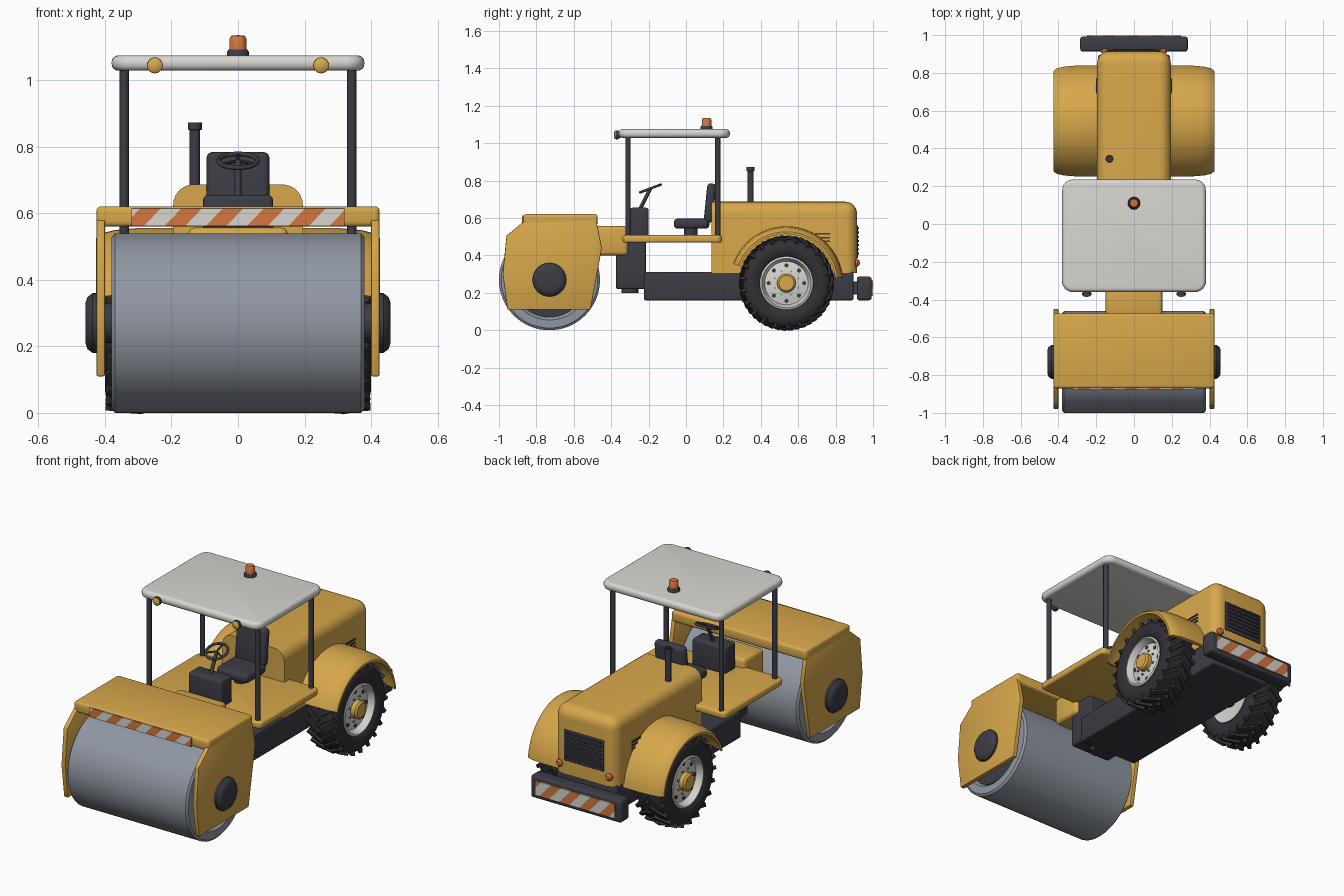
import bpy, bmesh, math
from mathutils import Vector, Matrix

if "Cube" in bpy.data.objects:
    bpy.data.objects.remove(bpy.data.objects["Cube"])


def material(name, rgb):
    m = bpy.data.materials.new(name)
    m.use_nodes = True
    m.diffuse_color = (*rgb, 1)
    m.node_tree.nodes["Principled BSDF"].inputs["Base Color"].default_value = (*rgb, 1)
    return m


YELLOW = material("body yellow", (0.68, 0.39, 0.07))
DARK = material("dark grey", (0.045, 0.045, 0.06))
TYRE = material("tyre black", (0.03, 0.03, 0.036))
STEEL = material("drum steel", (0.28, 0.31, 0.36))
WHITE = material("off white", (0.68, 0.67, 0.63))
ORANGE = material("signal orange", (0.66, 0.18, 0.05))


def finish(name, bm, *mats):
    bmesh.ops.recalc_face_normals(bm, faces=bm.faces)
    me = bpy.data.meshes.new(name)
    bm.to_mesh(me)
    bm.free()
    for m in mats:
        me.materials.append(m)
    ob = bpy.data.objects.new(name, me)
    bpy.context.collection.objects.link(ob)
    bpy.ops.object.select_all(action="DESELECT")
    ob.select_set(True)
    bpy.context.view_layer.objects.active = ob
    bpy.ops.object.shade_smooth_by_angle(angle=math.radians(35))
    return ob


def bevel(bm, width, pick, segs=3):
    edges = [e for e in bm.edges if pick(e)]
    bmesh.ops.bevel(bm, geom=edges, offset=width, segments=segs, profile=0.5, affect="EDGES")


def sharp(e):
    return len(e.link_faces) == 2 and e.calc_face_angle() > 0.6


def upright(e):
    d = e.verts[0].co - e.verts[1].co
    return abs(d.z) > 0.99 * d.length


def box(name, mat, x, y, z, soft=0.006, corner=0, pick=sharp, segs=3, turn=0):
    """Box from (min, max) pairs, with optional rounded plan corners and tilt about x."""
    bm = bmesh.new()
    size = Vector((x[1] - x[0], y[1] - y[0], z[1] - z[0]))
    mid = Vector((x[0] + x[1], y[0] + y[1], z[0] + z[1])) / 2
    bmesh.ops.create_cube(bm, size=1, matrix=Matrix.Diagonal((*size, 1)))
    if corner:
        bevel(bm, corner, upright, 6)
    if soft:
        bevel(bm, soft, pick, segs)
    bm.transform(Matrix.Translation(mid) @ Matrix.Rotation(turn, 4, "X"))
    return finish(name, bm, mat)


def lathe(name, mat, profile, loc, axis=(0, 0, 1), segs=32):
    """Revolve (radius, height) points around an axis through loc."""
    bm = bmesh.new()
    vs = [bm.verts.new((r, 0, h)) for r, h in profile]
    es = [bm.edges.new(p) for p in zip(vs, vs[1:])]
    bmesh.ops.spin(bm, geom=vs + es, cent=(0, 0, 0), axis=(0, 0, 1), angle=math.tau, steps=segs)
    bmesh.ops.remove_doubles(bm, verts=bm.verts, dist=1e-5)
    rot = Vector((0, 0, 1)).rotation_difference(Vector(axis)).to_matrix().to_4x4()
    bm.transform(Matrix.Translation(loc) @ rot)
    return finish(name, bm, mat)


def rod(name, mat, a, b, r, segs=16):
    d = Vector(b) - Vector(a)
    return lathe(name, mat, [(0, 0), (r, 0), (r, d.length), (0, d.length)], a, d, segs)


def hazard_plate(name, half, y, z, pitch, slant):
    """Thin plate sliced by slanted planes, alternating orange and white."""
    bm = bmesh.new()
    mid = Vector((0, sum(y) / 2, sum(z) / 2))
    bmesh.ops.create_cube(bm, size=1, matrix=Matrix.Translation(mid)
                          @ Matrix.Diagonal((2 * half, y[1] - y[0], z[1] - z[0], 1)))
    for i in range(-2, 16):
        bmesh.ops.bisect_plane(bm, geom=bm.verts[:] + bm.edges[:] + bm.faces[:],
                               plane_co=mid + Vector((i * pitch - half, 0, 0)), plane_no=(1, 0, -slant))
    for f in bm.faces:
        c = f.calc_center_median() - mid
        f.material_index = math.floor((c.x - slant * c.z + half) / pitch) % 2
    return finish(name, bm, ORANGE, WHITE)


# Front drum with dark end discs
drum_at = Vector((0, -0.73, 0.27))
R = 0.27
lathe("drum", STEEL, [(0, -0.36), (0.2, -0.36), (0.215, -0.38), (R - 0.012, -0.38), (R, -0.37),
      (R, 0.37), (R - 0.012, 0.38), (0.215, 0.38), (0.2, 0.36), (0, 0.36)], drum_at, (1, 0, 0), 72)
rod("drum_axle", DARK, drum_at - Vector((0.41, 0, 0)), drum_at + Vector((0.41, 0, 0)), 0.06)

# Drum yoke: side plates, hubs, top cover, hazard plate
PLATE = [(-0.955, 0.11), (-0.51, 0.11), (-0.45, 0.44), (-0.48, 0.59), (-0.87, 0.58), (-0.96, 0.505), (-0.98, 0.3)]
for s, side in ((1, "left"), (-1, "right")):
    bm = bmesh.new()
    face = bm.faces.new([bm.verts.new((s * 0.4, y, z)) for y, z in PLATE])
    ext = bmesh.ops.extrude_face_region(bm, geom=[face])
    bmesh.ops.translate(bm, vec=(s * 0.026, 0, 0), verts=[v for v in ext["geom"] if isinstance(v, bmesh.types.BMVert)])
    bmesh.ops.recalc_face_normals(bm, faces=bm.faces)
    bevel(bm, 0.005, sharp, 2)
    finish(side + "_drum_plate", bm, YELLOW)
    lathe(side + "_drum_disc", DARK, [(0, 0), (0.2, 0), (0.2, 0.006), (0, 0.006)],
          drum_at + Vector((s * 0.36, 0, 0)), (s, 0, 0), 48)
    lathe(side + "_drum_hub", DARK, [(0, 0), (0.09, 0), (0.09, 0.012), (0.078, 0.028), (0.06, 0.034), (0, 0.034)],
          drum_at + Vector((s * 0.425, 0, 0)), (s, 0, 0), 40)
box("drum_cover", YELLOW, (-0.426, 0.426), (-0.87, -0.473), (0.56, 0.621), 0.014)
hazard_plate("front_hazard_plate", 0.32, (-0.877, -0.869), (0.562, 0.614), 0.062, 0.95)

# Articulated joint
box("yoke_arm", YELLOW, (-0.15, 0.15), (-0.49, -0.31), (0.4, 0.557), 0.02)
box("joint_block", DARK, (-0.13, 0.13), (-0.375, -0.215), (0.22, 0.49), 0.012)
rod("joint_pin", DARK, (0, -0.3, 0.2), (0, -0.3, 0.24), 0.045, 24)

# Rear body
box("chassis", DARK, (-0.19, 0.19), (-0.225, 0.895), (0.16, 0.312), 0.01)
box("engine_hood", YELLOW, (-0.195, 0.195), (0.137, 0.914), (0.305, 0.687), 0.062, segs=7,
    pick=lambda e: all(v.co.z > 0 for v in e.verts) and sum(v.co.y for v in e.verts) > -0.5
    or all(v.co.y > 0 for v in e.verts) and upright(e))
box("grille", DARK, (-0.125, 0.125), (0.9, 0.92), (0.385, 0.56), 0.004)
for i in range(7):
    z = 0.405 + i * 0.0225
    box("grille_bar", DARK, (-0.112, 0.112), (0.916, 0.926), (z, z + 0.01), 0.003)
for s in (1, -1):
    for z in (0.475, 0.495, 0.515):
        box("hood_louver", DARK, (s * 0.196 - 0.004, s * 0.196 + 0.004), (0.69, 0.77), (z - 0.004, z + 0.004), 0)
    lathe("tail_light", ORANGE, [(0, 0), (0.02, 0), (0.02, 0.012), (0.012, 0.022), (0, 0.025)],
          (s * 0.155, 0.905, 0.36), (0, 1, 0), 20)
box("rear_bumper", DARK, (-0.285, 0.285), (0.913, 0.992), (0.16, 0.287), 0.014)
box("bumper_mount", DARK, (-0.12, 0.12), (0.88, 0.93), (0.19, 0.26), 0)
hazard_plate("rear_hazard_plate", 0.25, (0.991, 0.999), (0.183, 0.265), 0.0625, -0.9)
lathe("exhaust", DARK, [(0, 0), (0.016, 0), (0.016, 0.18), (0.021, 0.182), (0.021, 0.203), (0.013, 0.203),
      (0.013, 0.18), (0, 0.18)], (-0.13, 0.345, 0.67), segs=20)

# Rear wheels and fenders
wheel = Vector((0, 0.537, 0.252))
rod("rear_axle", DARK, wheel - Vector((0.3, 0, 0)), wheel + Vector((0.3, 0, 0)), 0.05)
TYRE_HALF = [(0.14, 0.075), (0.155, 0.088), (0.185, 0.093), (0.215, 0.088), (0.232, 0.072), (0.237, 0.04)]
for s, side in ((1, "left"), (-1, "right")):
    at = wheel + Vector((s * 0.307, 0, 0))
    lathe(side + "_tyre", TYRE, TYRE_HALF + [(r, -h) for r, h in reversed(TYRE_HALF)], at, (s, 0, 0), 56)
    # Chevron tread lugs
    bm = bmesh.new()
    for i in range(44):
        half = 1 if i % 2 else -1
        m = (Matrix.Translation(at) @ Matrix.Rotation(math.tau * i / 44, 4, "X")
             @ Matrix.Translation((half * 0.044, 0, 0.23))
             @ Matrix.Rotation(half * 0.6, 4, "Z") @ Matrix.Rotation(half * 0.1, 4, "Y")
             @ Matrix.Diagonal((0.098, 0.02, 0.038, 1)))
        bmesh.ops.create_cube(bm, size=1, matrix=m)
    finish(side + "_tread", bm, TYRE)
    lathe(side + "_rim", WHITE, [(0, -0.06), (0.14, -0.08), (0.142, 0.082), (0.132, 0.086), (0.124, 0.07),
          (0.116, 0.05), (0.1, 0.052), (0.075, 0.06), (0, 0.06)], at, (s, 0, 0), 48)
    lathe(side + "_hub", YELLOW, [(0, 0.04), (0.05, 0.04), (0.05, 0.085), (0.04, 0.095), (0, 0.097)], at, (s, 0, 0))
    for i in range(8):
        a = math.tau * i / 8
        spoke = Vector((0, math.cos(a), math.sin(a)))
        nut = Vector((0, math.cos(a + 0.39), math.sin(a + 0.39)))
        out = Vector((s, 0, 0))
        rod(side + "_rim_hole", DARK, at + spoke * 0.095 + out * 0.04, at + spoke * 0.095 + out * 0.057, 0.011, 12)
        rod(side + "_wheel_nut", STEEL, at + nut * 0.067 + out * 0.05, at + nut * 0.067 + out * 0.068, 0.006, 6)
    # Fender arc swept around the axle
    section = [(0.19, 0.304), (0.3, 0.304), (0.37, 0.298), (0.41, 0.288), (0.427, 0.274), (0.427, 0.262),
               (0.405, 0.27), (0.36, 0.28), (0.19, 0.285)]
    bm = bmesh.new()
    rings = []
    for i in range(33):
        a = math.radians(6 + 154 * i / 32)
        rings.append([bm.verts.new((s * x, wheel.y + r * math.cos(a), wheel.z + r * math.sin(a))) for x, r in section])
    for p, q in zip(rings, rings[1:]):
        for k in range(len(section)):
            j = (k + 1) % len(section)
            bm.faces.new((p[k], p[j], q[j], q[k]))
    bm.faces.new(rings[0])
    bm.faces.new(rings[-1])
    finish(side + "_fender", bm, YELLOW)

# Operator platform, posts, roof
box("platform", YELLOW, (-0.38, 0.38), (-0.34, 0.192), (0.468, 0.508), 0.012, corner=0.03)
for x in (-0.342, 0.342):
    for y in (-0.31, 0.17):
        rod("roof_post", DARK, (x, y, 0.5), (x, y, 1.04), 0.014)
box("roof", WHITE, (-0.38, 0.38), (-0.36, 0.235), (1.029, 1.075), 0.02, corner=0.055, segs=4)
for x in (-0.25, 0.25):
    lathe("work_light_housing", DARK, [(0, 0), (0.016, 0), (0.024, 0.015), (0.024, 0.025), (0, 0.025)],
          (x, -0.35, 1.045), (0, -1, 0), 24)
    lathe("work_light_lens", YELLOW, [(0.022, 0), (0.022, 0.004), (0.014, 0.009), (0, 0.011)],
          (x, -0.375, 1.045), (0, -1, 0), 24)
lathe("beacon_base", DARK, [(0, 0), (0.033, 0), (0.033, 0.012), (0.028, 0.02), (0, 0.02)], (0, 0.11, 1.073), segs=28)
lathe("beacon_lamp", ORANGE, [(0.026, 0), (0.025, 0.035), (0.02, 0.043), (0, 0.045)], (0, 0.11, 1.091), segs=28)

# Seat
rod("seat_pedestal", DARK, (0, 0.025, 0.5), (0, 0.025, 0.56), 0.036, 24)
box("seat_cushion", DARK, (-0.1, 0.1), (-0.065, 0.125), (0.543, 0.597), 0.02, corner=0.03)
box("seat_back", DARK, (-0.095, 0.095), (0.104, 0.152), (0.575, 0.785), 0.02, turn=-0.1)

# Console and steering
box("console", DARK, (-0.105, 0.105), (-0.3, -0.2), (0.49, 0.655), 0.014)
centre = Vector((0, -0.19, 0.758))
rod("steering_column", DARK, (0, -0.25, 0.64), centre, 0.01, 12)
bpy.ops.mesh.primitive_torus_add(major_radius=0.059, minor_radius=0.007, major_segments=36, minor_segments=10,
                                 location=centre, rotation=(0.36, 0, 0))
ring = bpy.context.object
ring.name = "steering_wheel"
ring.data.materials.append(DARK)
bpy.ops.object.shade_smooth_by_angle(angle=math.radians(60))
for a in (math.pi / 2, math.pi * 7 / 6, math.pi * 11 / 6):
    tip = Matrix.Rotation(0.36, 3, "X") @ Vector((0.058 * math.cos(a), 0.058 * math.sin(a), 0))
    rod("steering_spoke", DARK, centre, centre + tip, 0.005, 8)
